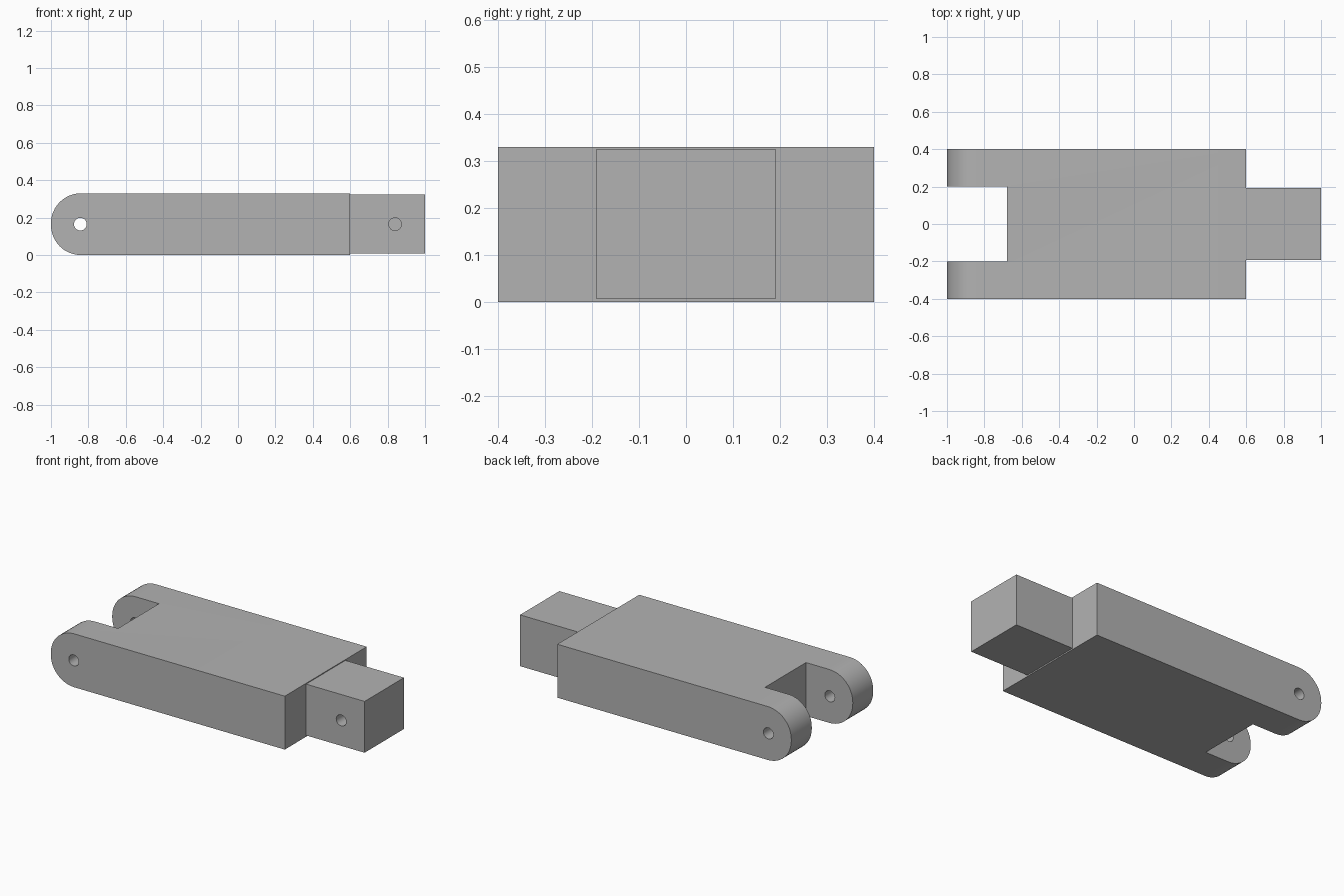
import bpy, bmesh
from math import pi, sin, cos, radians
from mathutils import Matrix

if "Cube" in bpy.data.objects:
    bpy.data.objects.remove(bpy.data.objects["Cube"])

WIDTH, HEIGHT = 0.8, 0.33
MID = HEIGHT / 2
ROUND = 0.16
PIN_X = 0.843

grey = bpy.data.materials.new("plain grey")
grey.use_nodes = True
colour = (0.45, 0.45, 0.45, 1)
grey.diffuse_color = colour
grey.node_tree.nodes["Principled BSDF"].inputs["Base Color"].default_value = colour


def add_object(name, bm):
    mesh = bpy.data.meshes.new(name)
    bmesh.ops.recalc_face_normals(bm, faces=bm.faces)
    bm.to_mesh(mesh)
    bm.free()
    mesh.materials.append(grey)
    obj = bpy.data.objects.new(name, mesh)
    bpy.context.collection.objects.link(obj)
    return obj


def extrude_profile(name, points, y0, y1):
    """Extrude an x-z outline along y."""
    bm = bmesh.new()
    face = bm.faces.new([bm.verts.new((x, y0, z)) for x, z in points])
    result = bmesh.ops.extrude_face_region(bm, geom=[face])
    verts = [v for v in result["geom"] if isinstance(v, bmesh.types.BMVert)]
    bmesh.ops.translate(bm, verts=verts, vec=(0, y1 - y0, 0))
    return add_object(name, bm)


def block(name, x0, x1, half_y, z0, z1):
    return extrude_profile(name, [(x0, z0), (x1, z0), (x1, z1), (x0, z1)],
                           -half_y, half_y)


def pin_cutter(x, y0, y1):
    bm = bmesh.new()
    place = Matrix.Translation((x, (y0 + y1) / 2, MID)) @ Matrix.Rotation(pi / 2, 4, "X")
    bmesh.ops.create_cone(bm, cap_ends=True, segments=32, radius1=0.034,
                          radius2=0.034, depth=y1 - y0, matrix=place)
    return add_object("pin_cutter", bm)


def cut(target, cutter):
    cutter.hide_render = True
    mod = target.modifiers.new("cut", "BOOLEAN")
    mod.operation = "DIFFERENCE"
    mod.solver = "EXACT"
    mod.object = cutter
    bpy.context.view_layer.objects.active = target
    bpy.ops.object.modifier_apply(modifier=mod.name)
    bpy.data.objects.remove(cutter)


# Body with one rounded end
steps = 12
outline = [(0.6, 0), (0.6, HEIGHT)]
for centre_z, start in ((HEIGHT - ROUND, pi / 2), (ROUND, pi)):
    for i in range(steps + 1):
        a = start + pi / 2 * i / steps
        outline.append((-1 + ROUND + ROUND * cos(a), centre_z + ROUND * sin(a)))
body = extrude_profile("fork_body", outline, -WIDTH / 2, WIDTH / 2)

# Open slot between the fork arms, and the pin hole through both
cut(body, block("slot_cutter", -1.2, -0.68, 0.2, -0.2, HEIGHT + 0.2))
cut(body, pin_cutter(-PIN_X, -0.6, 0.6))

# Narrow tongue with a blind hole in its front face
tongue = block("tongue", 0.6, 1, 0.192, 0.008, 0.325)
cut(tongue, pin_cutter(PIN_X - 0.003, -0.3, 0))

# Smooth rounded surfaces, sharp edges
for obj in (body, tongue):
    bpy.ops.object.select_all(action="DESELECT")
    obj.select_set(True)
    bpy.context.view_layer.objects.active = obj
    bpy.ops.object.shade_smooth_by_angle(angle=radians(30))
